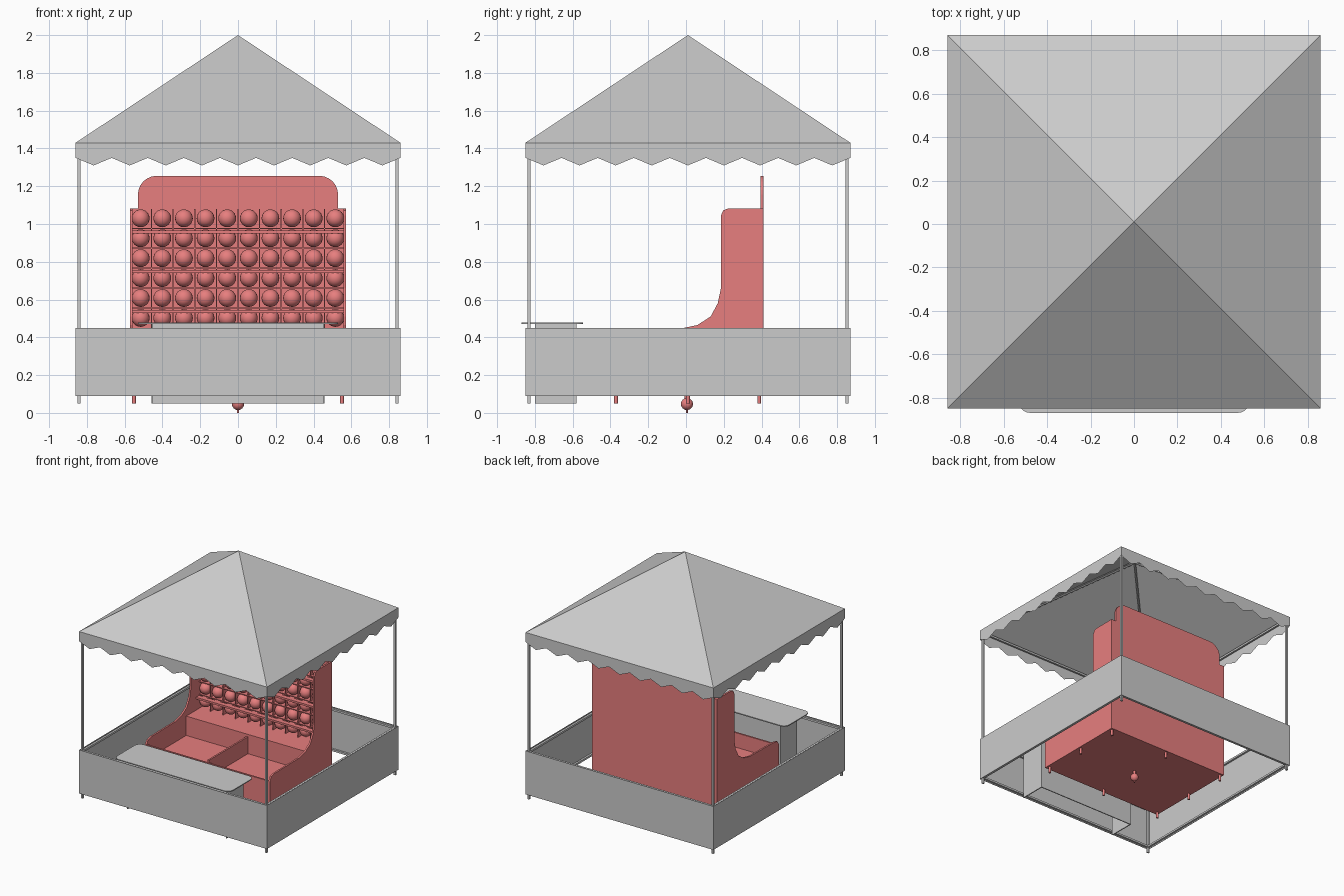
import bpy, bmesh, math
from mathutils import Vector

if "Cube" in bpy.data.objects:
    bpy.data.objects.remove(bpy.data.objects["Cube"])

CY = 0.01          # centre of the tent in y
H = 0.86           # half width of the tent
red = bpy.data.materials.new("red_paint")
red.diffuse_color = (0.8, 0.21, 0.21, 1)
red.use_nodes = True
red.node_tree.nodes["Principled BSDF"].inputs["Base Color"].default_value = red.diffuse_color


def finish(name, bm, mat=None, smooth=False):
    bmesh.ops.recalc_face_normals(bm, faces=bm.faces)
    me = bpy.data.meshes.new(name)
    bm.to_mesh(me)
    bm.free()
    ob = bpy.data.objects.new(name, me)
    bpy.context.collection.objects.link(ob)
    if mat:
        me.materials.append(mat)
    if smooth:
        me.polygons.foreach_set("use_smooth", [True] * len(me.polygons))
    return ob


def boxes(name, specs, mat=None):
    """Each spec is x0, x1, y0, y1, z0, z1."""
    bm = bmesh.new()
    for x0, x1, y0, y1, z0, z1 in specs:
        vs = bmesh.ops.create_cube(bm, size=1)["verts"]
        for v in vs:
            v.co = Vector(((x0 + x1) / 2 + v.co.x * (x1 - x0),
                           (y0 + y1) / 2 + v.co.y * (y1 - y0),
                           (z0 + z1) / 2 + v.co.z * (z1 - z0)))
    return finish(name, bm, mat)


def prism(name, pts, place, a, b, mat=None):
    """Extrude a 2D outline from a to b; place(u, v, w) gives the 3D point."""
    bm = bmesh.new()
    lo = [bm.verts.new(place(u, v, a)) for u, v in pts]
    hi = [bm.verts.new(place(u, v, b)) for u, v in pts]
    bm.faces.new(lo)
    bm.faces.new(hi[::-1])
    for i in range(len(pts)):
        j = (i + 1) % len(pts)
        bm.faces.new((lo[i], lo[j], hi[j], hi[i]))
    return finish(name, bm, mat)


def rounded(x0, x1, y0, y1, r, corners=(0, 1, 2, 3), n=6):
    """Rectangle outline, rounding the listed corners (0 = top right, anticlockwise)."""
    out = []
    for k, (cx, cy, sx, sy) in enumerate(((x1, y1, -1, -1), (x0, y1, 1, -1),
                                          (x0, y0, 1, 1), (x1, y0, -1, 1))):
        if k not in corners:
            out.append((cx, cy))
            continue
        for i in range(n + 1):
            t = math.pi / 2 * (k + i / n)
            out.append((cx + sx * r + r * math.cos(t), cy + sy * r + r * math.sin(t)))
    return out


def ring(name, h, w, z0, z1):
    """Square frame of four bars around the tent."""
    specs = []
    for s in (-1, 1):
        a, b = sorted((s * h, s * (h - w)))
        specs.append((-h, h, CY + a, CY + b, z0, z1))
        specs.append((a, b, CY - h + w, CY + h - w, z0, z1))
    return boxes(name, specs)


# Canopy: pyramid sheet
bm = bmesh.new()
tip = bm.verts.new((0, CY, 2.0))
eave = [bm.verts.new((sx * H, CY + sy * H, 1.43)) for sx, sy in ((-1, -1), (1, -1), (1, 1), (-1, 1))]
for i in range(4):
    bm.faces.new((eave[i], eave[(i + 1) % 4], tip))
finish("canopy_roof", bm)

# Zigzag valance, nine teeth on each side
bm = bmesh.new()
for side in range(4):
    c, s = round(math.cos(side * math.pi / 2)), round(math.sin(side * math.pi / 2))
    place = lambda u, z: bm.verts.new((u * c + H * s, u * s - H * c + CY, z))
    cols = []
    for i in range(19):
        u = -H + 2 * H * i / 18
        cols.append((place(u, 1.43), place(u, 1.31 if i % 2 else 1.35)))
    for p, q in zip(cols, cols[1:]):
        bm.faces.new((p[0], p[1], q[1], q[0]))
finish("valance", bm)

# Tent frame: posts, rails and hip rafters
P = 0.842
boxes("posts", [(sx * P - 0.008, sx * P + 0.008, CY + sy * P - 0.008, CY + sy * P + 0.008, 0.05, 1.42)
                for sx in (-1, 1) for sy in (-1, 1)])
ring("eave_rails", 0.85, 0.016, 1.40, 1.416)
ring("skirt_top_rails", 0.85, 0.016, 0.43, 0.446)
ring("skirt_bottom_rails", 0.85, 0.016, 0.095, 0.111)
bm = bmesh.new()
for sx in (-1, 1):
    for sy in (-1, 1):
        a, b = Vector((sx * P, CY + sy * P, 1.42)), Vector((0, CY, 1.98))
        q = (b - a).to_track_quat('Z', 'Y').to_matrix().to_4x4()
        q.translation = (a + b) / 2
        bmesh.ops.create_cone(bm, cap_ends=True, segments=8, radius1=0.008, radius2=0.008,
                              depth=(b - a).length, matrix=q)
finish("hip_rafters", bm)

# Fabric skirt around the base
ring("skirt_walls", H, 0.004, 0.09, 0.45)

# Front counter: rounded top on a panel base
flat = lambda u, v, w: (u, v, w)
prism("counter_top", rounded(-0.53, 0.53, -0.87, -0.545, 0.05), flat, 0.471, 0.479)
boxes("counter_base", [(-0.457, -0.449, -0.80, -0.58, 0.05, 0.471),
                       (0.449, 0.457, -0.80, -0.58, 0.05, 0.471),
                       (-0.449, 0.449, -0.588, -0.58, 0.05, 0.471)])

# Cabinet side panels with curved shoulder
profile = [(-0.40, 0.10), (0.41, 0.10), (0.41, 1.083), (0.225, 1.083), (0.197, 1.072), (0.185, 1.045),
           (0.185, 0.66), (0.168, 0.58), (0.13, 0.51), (0.06, 0.465), (-0.02, 0.448),
           (-0.34, 0.443), (-0.38, 0.433), (-0.40, 0.40)]
side_on = lambda u, v, w: (w, u, v)
prism("left_side_panel", profile, side_on, -0.572, -0.558, red)
prism("right_side_panel", profile, side_on, 0.558, 0.572, red)

# Cabinet body: back, floor, front, shelf and bins
boxes("back_panel", [(-0.558, 0.558, 0.396, 0.41, 0.10, 1.083)], red)
boxes("cabinet_floor", [(-0.558, 0.558, -0.40, 0.396, 0.10, 0.112)], red)
boxes("front_panel", [(-0.558, 0.558, -0.40, -0.386, 0.112, 0.40)], red)
boxes("shelf", [(-0.558, 0.558, 0.12, 0.396, 0.425, 0.44)], red)
boxes("bin_floor", [(-0.558, 0.558, -0.386, 0.12, 0.27, 0.28)], red)
boxes("bin_back", [(-0.558, 0.558, 0.12, 0.132, 0.112, 0.425)], red)
boxes("bin_divider", [(-0.007, 0.007, -0.386, 0.12, 0.28, 0.42)], red)

# Header board with rounded top corners
prism("header_board", rounded(-0.53, 0.53, 1.083, 1.255, 0.10, (0, 1)),
      lambda u, v, w: (u, w, v), 0.394, 0.41, red)

# Grid of compartments for the balls
DX, DZ = 0.1145, 0.1055
boxes("grid_uprights", [(DX * (i - 5) - 0.003, DX * (i - 5) + 0.003, 0.29, 0.396, 0.44, 1.08)
                        for i in range(1, 10)], red)
boxes("grid_shelves", [(-0.558, 0.558, 0.29, 0.396, 0.977 - DZ * i - 0.003, 0.977 - DZ * i + 0.003)
                       for i in range(5)], red)
boxes("grid_rails", [(-0.558, 0.558, 0.25, 0.29, z - 0.01, z + 0.006) for z in (0.96, 0.75, 0.54)], red)

# Balls
bm = bmesh.new()
for r in range(6):
    for c in range(10):
        vs = bmesh.ops.create_uvsphere(bm, u_segments=20, v_segments=12, radius=0.047)["verts"]
        bmesh.ops.translate(bm, verts=vs, vec=(DX * (c - 4.5), 0.315, 1.03 - DZ * r))
finish("balls", bm, red, True)

# Cabinet feet
bm = bmesh.new()
for x in (-0.55, 0, 0.55):
    for y in (-0.37, 0.01, 0.388):
        if x or y != 0.01:
            vs = bmesh.ops.create_cone(bm, cap_ends=True, segments=12, radius1=0.01, radius2=0.01, depth=0.055)["verts"]
            bmesh.ops.translate(bm, verts=vs, vec=(x, y, 0.0775))
finish("cabinet_feet", bm, red)

# Hanging ball pivot under the cabinet
bm = bmesh.new()
vs = bmesh.ops.create_uvsphere(bm, u_segments=20, v_segments=12, radius=0.032)["verts"]
bmesh.ops.translate(bm, verts=vs, vec=(0, 0.005, 0.047))
for r, z0, z1 in ((0.012, 0.06, 0.105), (0.006, 0.0, 0.03)):
    vs = bmesh.ops.create_cone(bm, cap_ends=True, segments=12, radius1=r, radius2=r, depth=z1 - z0)["verts"]
    bmesh.ops.translate(bm, verts=vs, vec=(0, 0.005, (z0 + z1) / 2))
pivot = finish("floor_pivot", bm, red)
bpy.context.view_layer.objects.active = pivot
pivot.select_set(True)
bpy.ops.object.shade_smooth_by_angle()
